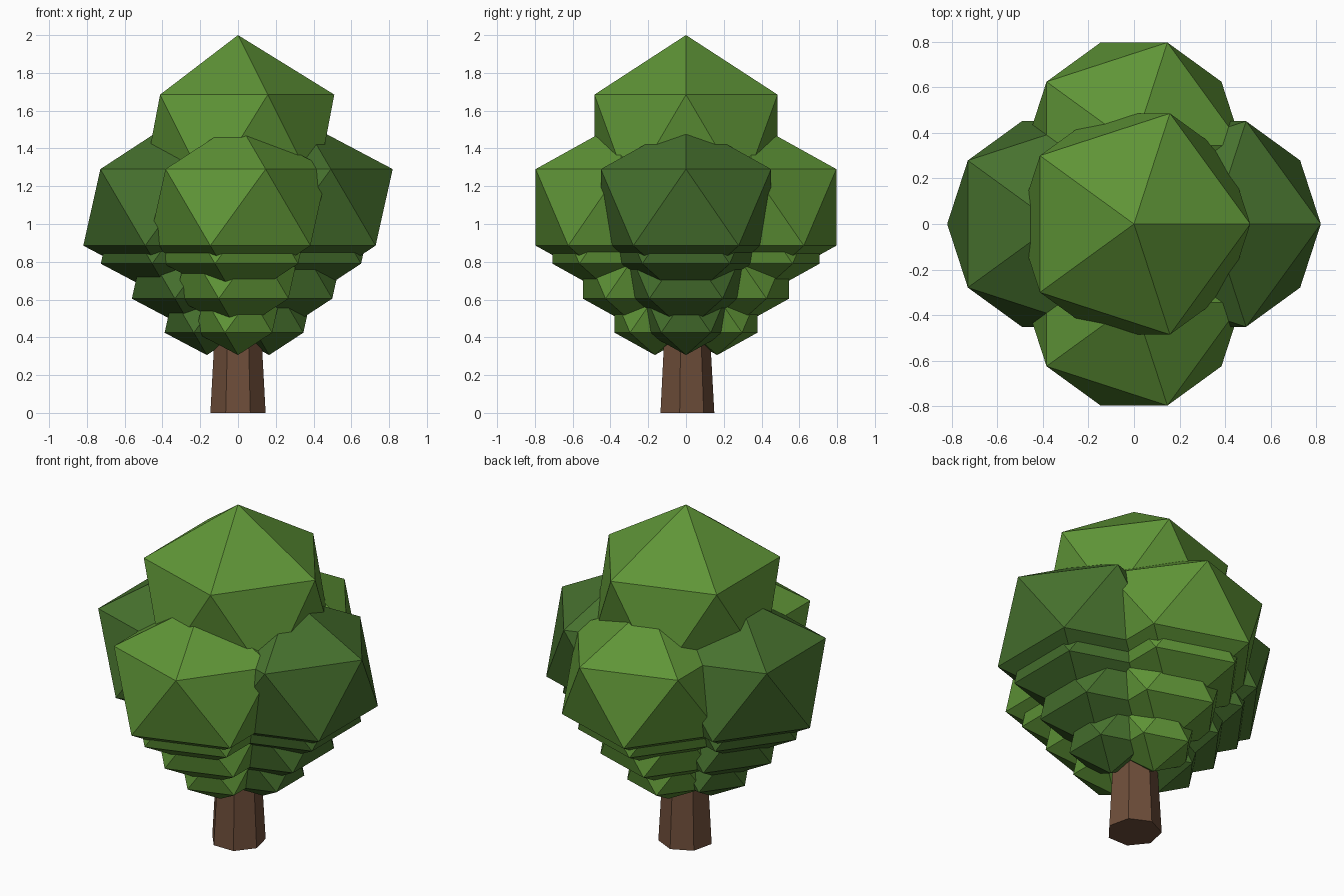
import bpy

if "Cube" in bpy.data.objects:
    bpy.data.objects.remove(bpy.data.objects["Cube"])


def material(name, rgb):
    m = bpy.data.materials.new(name)
    m.diffuse_color = (*rgb, 1)
    m.use_nodes = True
    m.node_tree.nodes["Principled BSDF"].inputs["Base Color"].default_value = m.diffuse_color
    return m


light_green = material("light leaf green", (0.115, 0.30, 0.038))
dark_green = material("dark leaf green", (0.062, 0.165, 0.027))
bark = material("bark brown", (0.155, 0.075, 0.042))


def leaf_clump(name, loc, r, rz, mat):
    """A 20-sided clump of leaves, squashed in height."""
    bpy.ops.mesh.primitive_ico_sphere_add(subdivisions=1, radius=1, location=loc)
    ob = bpy.context.object
    ob.name = name
    ob.scale = (r, r, rz)
    bpy.ops.object.transform_apply(location=False, rotation=False, scale=True)
    ob.data.materials.append(mat)


# Tapered seven-sided trunk, its top hidden in the leaves
bpy.ops.mesh.primitive_cone_add(vertices=7, radius1=0.15, radius2=0.10,
                                depth=0.9, location=(0, 0, 0.45))
trunk = bpy.context.object
trunk.name = "trunk"
trunk.data.materials.append(bark)

# Crown top
leaf_clump("crown_top", (0, 0, 1.43), 0.57, 0.57, light_green)

# Four tiers of four clumps: (offset from trunk, height, radius)
tiers = [(0.165, 0.52, 0.25), (0.232, 0.746, 0.369),
         (0.333, 0.958, 0.44), (0.345, 1.088, 0.53)]
sides = [("front", 0, -1, light_green), ("back", 0, 1, light_green),
         ("left", -1, 0, dark_green), ("right", 1, 0, dark_green)]
for i, (off, z, r) in enumerate(tiers, 1):
    for side, dx, dy, mat in sides:
        leaf_clump(f"leaves_tier_{i}_{side}", (dx * off, dy * off, z),
                   r, r * 0.855, mat)
